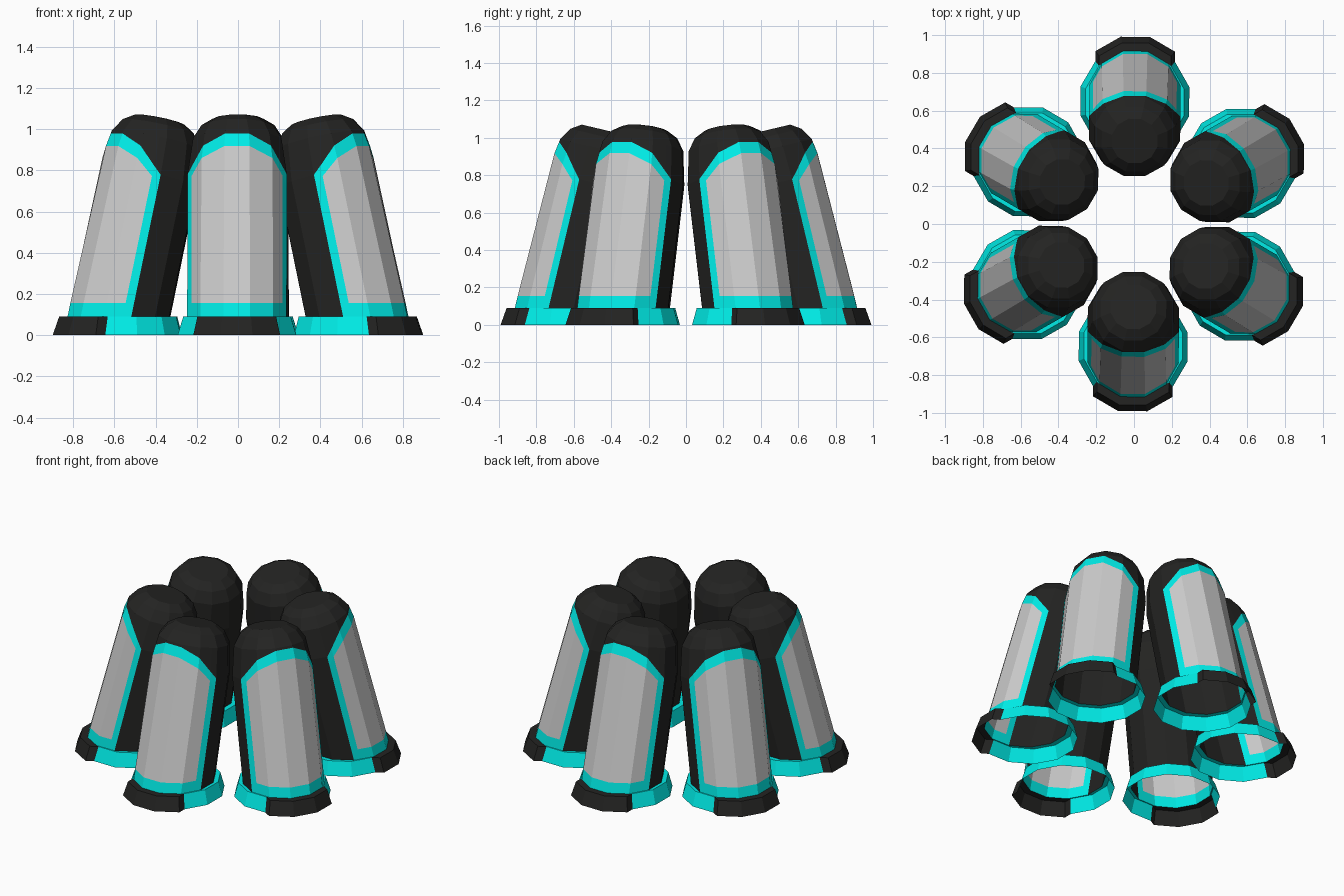
import bpy, math
from mathutils import Vector

if "Cube" in bpy.data.objects:
    bpy.data.objects.remove(bpy.data.objects["Cube"])

TILT = math.radians(13.4)
SN, CS = math.sin(TILT), math.cos(TILT)
AXIS_R = 0.688          # pod axis distance from centre at z = 0


def material(name, rgb):
    m = bpy.data.materials.new(name)
    m.diffuse_color = (*rgb, 1)
    m.use_nodes = True
    m.node_tree.nodes["Principled BSDF"].inputs["Base Color"].default_value = m.diffuse_color
    return m


black = material("black", (0.017, 0.017, 0.016))
cyan = material("cyan", (0.0, 0.84, 0.8))


# Twelve-sided cross-section, plus two columns for the window's side borders
def unit(deg):
    return Vector((math.cos(math.radians(deg)), math.sin(math.radians(deg))))


cols = [unit(a) for a in range(-75, 270, 30)]
cols.insert(1, cols[0].lerp(cols[1], 0.31))
cols.insert(6, cols[5].lerp(cols[6], 0.69))
N = len(cols)

# Pod profile: (radius, distance along the tilted axis)
profile = [(0.25, 0.0), (0.25, 0.80), (0.222, 0.97), (0.18, 1.037), (0.125, 1.072)]


def radius(s):
    for (r0, s0), (r1, s1) in zip(profile, profile[1:]):
        if s <= s1:
            return r0 + (r1 - r0) * max(0, s - s0) / (s1 - s0)
    return profile[-1][0]


def on_pod(c, s):
    r = radius(s)
    return (AXIS_R - s * SN + r * c.x * CS, r * c.y, s * CS + r * c.x * SN)


def level(z):
    return [on_pod(c, (z - 0.25 * c.x * SN) / CS) for c in cols]


def arch(heights):
    hs = heights + heights[::-1] + [heights[0]] * (N - 8)
    return [on_pod(c, h) for c, h in zip(cols, hs)]


def ring(s):
    return [on_pod(c, s) for c in cols]


parts = {"shell": [], "trim": [], "window": [], "foot": [], "toe": []}

# Body: shell with an arched window and border on the outward side
rows = [level(0.09), level(0.155),
        arch([0.72, 0.77, 0.843, 0.89]), arch([0.785, 0.823, 0.907, 0.955])]
rows += [ring(s) for _, s in profile[2:]]
for j in range(len(rows) - 1):
    for i in range(N):
        k = (i + 1) % N
        part = "shell"
        if j <= 2 and i < 7:
            part = "window" if j == 1 and 1 <= i < 6 else "trim"
        parts[part].append([rows[j][i], rows[j][k], rows[j + 1][k], rows[j + 1][i]])
parts["shell"].append(rows[-1])


# Foot: flared ring, with the outer part pushed forward as a toe
def foot_ring(centre, r, z, push=0.0):
    return [(centre + r * c.x + push, r * c.y, z) for c in cols]


def foot_faces(push, columns):
    a = foot_ring(0.65, 0.298, 0, push)
    b = foot_ring(0.645, 0.27, 0.09, push)
    out = []
    for i in columns:
        k = (i + 1) % N
        out.append([a[i], a[k], b[k], b[i]])
        out.append([b[i], b[k], rows[0][k], rows[0][i]])
    return out, a, b


parts["foot"], a0, b0 = foot_faces(0, [i for i in range(N) if not 2 <= i < 5])
parts["toe"], a1, b1 = foot_faces(0.053, range(2, 5))
parts["toe"] += [[a0[2], a1[2], b1[2], b0[2]], [a1[5], a0[5], b0[5], b1[5]],
                 [b0[2], b1[2], rows[0][2]], [b1[5], b0[5], rows[0][5]]]


# Meshes with shared vertices
def make_mesh(name, faces, mat):
    index, idx_faces = {}, []
    for f in faces:
        idx_faces.append([index.setdefault(tuple(round(x, 5) for x in p), len(index))
                          for p in f])
    me = bpy.data.meshes.new(name)
    me.from_pydata(list(index), [], idx_faces)
    if mat:
        me.materials.append(mat)
    me.update()
    return me


mats = {"shell": black, "toe": black, "trim": cyan, "foot": cyan, "window": None}
meshes = {n: make_mesh(n, f, mats[n]) for n, f in parts.items()}

# Six pods around the centre
for p in range(6):
    for name, me in meshes.items():
        ob = bpy.data.objects.new(f"pod_{p + 1}_{name}", me)
        ob.rotation_euler.z = math.radians(30 + 60 * p - 0.4)
        bpy.context.collection.objects.link(ob)
